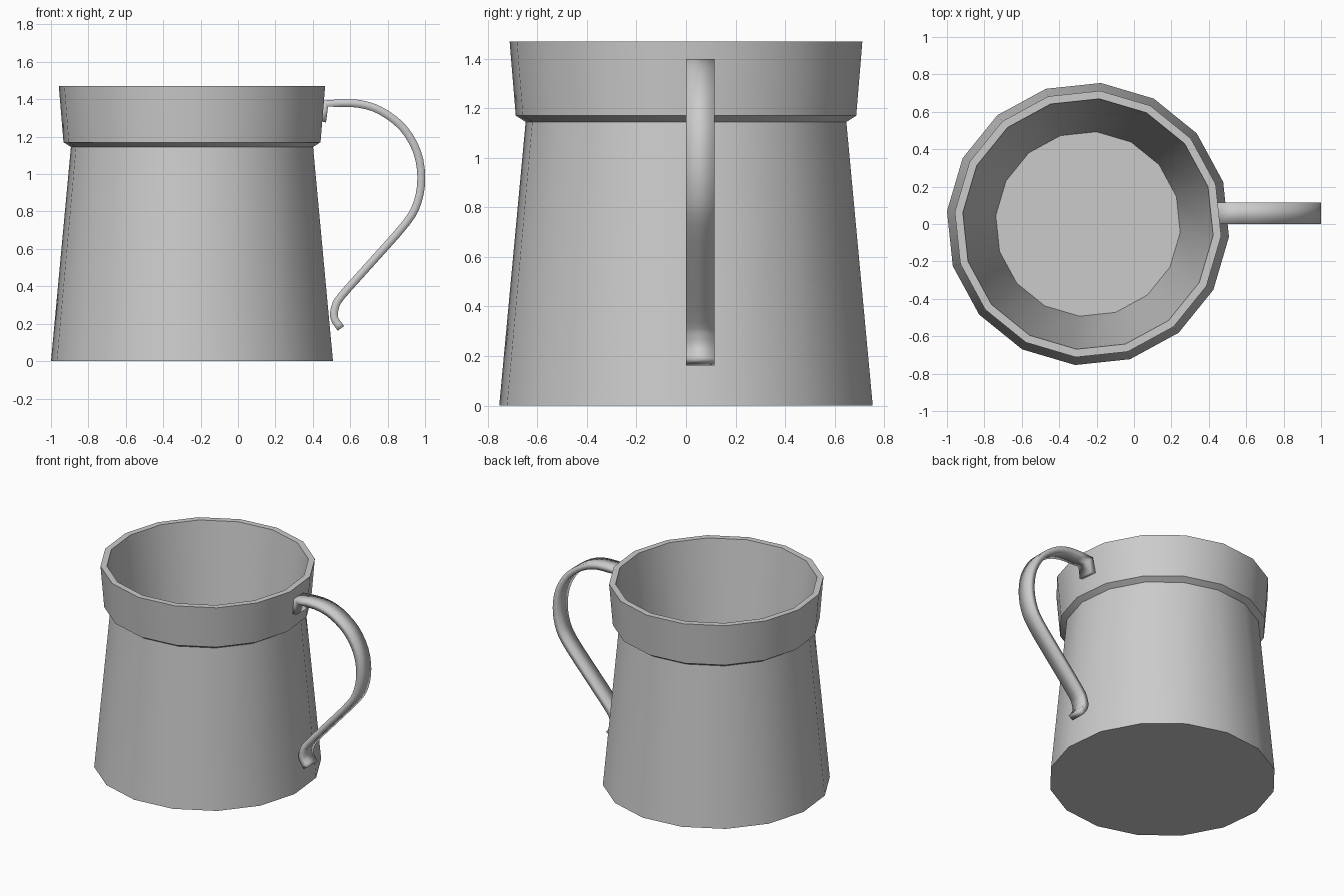
import bpy, bmesh, math
from mathutils import Vector

cube = bpy.data.objects.get("Cube")
if cube:
    bpy.data.objects.remove(cube, do_unlink=True)

SIDES = 16
CENTRE_X = -0.246
TURN = math.radians(-5.2)

grey = bpy.data.materials.new("plain grey")
grey.use_nodes = True
colour = (0.6, 0.6, 0.6, 1)
grey.diffuse_color = colour
grey.node_tree.nodes["Principled BSDF"].inputs["Base Color"].default_value = colour


def make_object(name, bm):
    bmesh.ops.recalc_face_normals(bm, faces=bm.faces)
    mesh = bpy.data.meshes.new(name)
    bm.to_mesh(mesh)
    bm.free()
    mesh.materials.append(grey)
    obj = bpy.data.objects.new(name, mesh)
    bpy.context.collection.objects.link(obj)
    bpy.ops.object.select_all(action='DESELECT')
    obj.select_set(True)
    bpy.context.view_layer.objects.active = obj
    return obj


def loft(name, rings):
    """Bridge equal rings of points and cap both ends."""
    bm = bmesh.new()
    loops = [[bm.verts.new(p) for p in ring] for ring in rings]
    n = len(loops[0])
    for a, b in zip(loops, loops[1:]):
        for i in range(n):
            j = (i + 1) % n
            bm.faces.new((a[i], a[j], b[j], b[i]))
    bm.faces.new(loops[0])
    bm.faces.new(loops[-1])
    return make_object(name, bm)


def circle(radius, z):
    angles = [TURN + math.tau * i / SIDES for i in range(SIDES)]
    return [(CENTRE_X + radius * math.cos(a), radius * math.sin(a), z) for a in angles]


# Mug: tapered body, collar, flat lip, inner wall and floor
profile = [(0.757, 0), (0.65, 1.145), (0.69, 1.17), (0.715, 1.47),
           (0.672, 1.47), (0.495, 0.08)]
loft("mug_body", [circle(r, z) for r, z in profile])
bpy.ops.object.shade_smooth_by_angle(angle=math.radians(30))


def smooth_path(points, steps):
    """Catmull-Rom curve through the points."""
    p = [2 * points[0] - points[1]] + points + [2 * points[-1] - points[-2]]
    path = []
    for a, b, c, d in zip(p, p[1:], p[2:], p[3:]):
        for s in range(steps):
            t = s / steps
            path.append(0.5 * (2 * b + (c - a) * t + (2 * a - 5 * b + 4 * c - d) * t ** 2
                               + (3 * b - a - 3 * c + d) * t ** 3))
    return path + [points[-1]]


# Handle: flat strap with a short tab at the top and a curl at the bottom
strap = [(0.55, 1.379), (0.65, 1.375), (0.76, 1.34), (0.88, 1.25), (0.957, 1.12),
         (0.98, 0.98), (0.96, 0.85), (0.9, 0.74), (0.72, 0.535), (0.555, 0.35),
         (0.52, 0.29), (0.515, 0.23), (0.55, 0.175)]
path = [Vector(p) for p in ((0.45, 1.28), (0.468, 1.377))]
path += smooth_path([Vector(p) for p in strap], 3)

HALF, WIDTH = 0.021, 0.115
rings = []
for i, p in enumerate(path):
    before = (p - path[max(i - 1, 0)]).normalized()
    after = (path[min(i + 1, len(path) - 1)] - p).normalized()
    along = (before + after).normalized()
    side = Vector((-along.y, along.x)) * HALF
    outer, inner = p + side, p - side
    rings.append([(q.x, y, q.y) for q, y in
                  ((outer, 0), (outer, WIDTH), (inner, WIDTH), (inner, 0))])
loft("handle", rings)
bpy.ops.object.shade_smooth()
